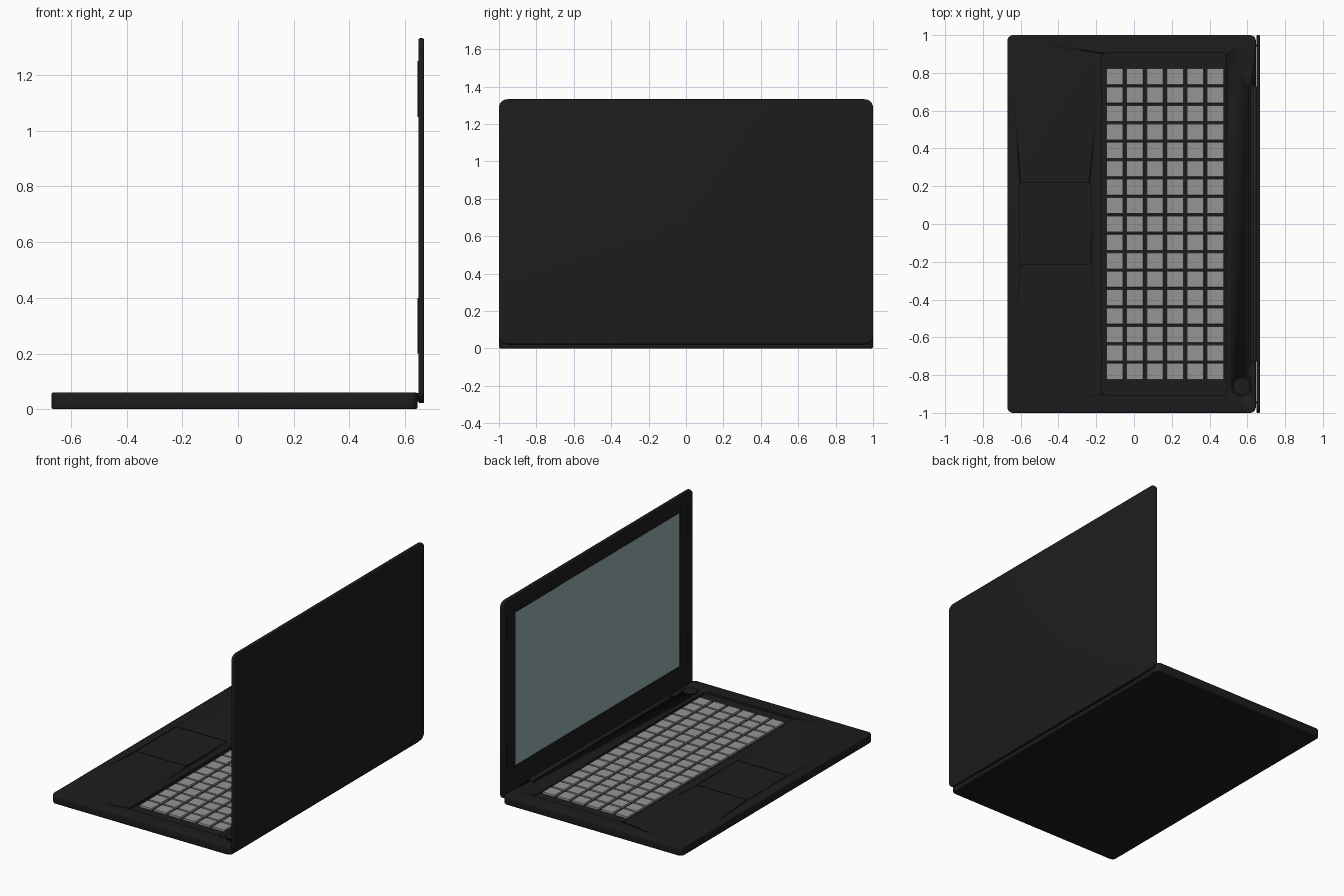
import bpy, bmesh, math
from mathutils import Vector

if "Cube" in bpy.data.objects:
    bpy.data.objects.remove(bpy.data.objects["Cube"])


def material(name, rgb):
    m = bpy.data.materials.new(name)
    m.diffuse_color = (*rgb, 1)
    m.use_nodes = True
    m.node_tree.nodes["Principled BSDF"].inputs["Base Color"].default_value = m.diffuse_color
    return m


DARK = material("dark_shell", (0.012, 0.012, 0.012))
KEY = material("key_grey", (0.3, 0.3, 0.3))
GLASS = material("screen_glass", (0.3, 0.42, 0.41))


def add_object(name, bm, mat, smooth=True):
    bmesh.ops.recalc_face_normals(bm, faces=bm.faces)
    me = bpy.data.meshes.new(name)
    bm.to_mesh(me)
    bm.free()
    ob = bpy.data.objects.new(name, me)
    me.materials.append(mat)
    bpy.context.collection.objects.link(ob)
    if smooth:
        bpy.ops.object.select_all(action='DESELECT')
        ob.select_set(True)
        bpy.context.view_layer.objects.active = ob
        bpy.ops.object.shade_smooth_by_angle(angle=math.radians(35))
    return ob


def slab(name, x, y, z, r=0.02, bevel=0.0, upright=False, mat=DARK, seg=6):
    """Box with rounded corners, lying flat or (upright) facing along x."""
    u, w = (z, x) if upright else (x, z)
    bm = bmesh.new()
    ring = []
    for i, (cu, cv) in enumerate(((u[1] - r, y[1] - r), (u[0] + r, y[1] - r),
                                  (u[0] + r, y[0] + r), (u[1] - r, y[0] + r))):
        for k in range(seg + 1):
            a = math.pi / 2 * (i + k / seg)
            p, q = cu + r * math.cos(a), cv + r * math.sin(a)
            ring.append(bm.verts.new((w[0], q, p) if upright else (p, q, w[0])))
    face = bm.faces.new(ring)
    geo = bmesh.ops.extrude_face_region(bm, geom=[face])["geom"]
    d = w[1] - w[0]
    bmesh.ops.translate(bm, verts=[g for g in geo if isinstance(g, bmesh.types.BMVert)],
                        vec=Vector((d, 0, 0)) if upright else Vector((0, 0, d)))
    bmesh.ops.recalc_face_normals(bm, faces=bm.faces)
    if bevel:
        caps = [f for f in bm.faces if len(f.verts) > 4]
        bmesh.ops.bevel(bm, geom=list({e for f in caps for e in f.edges}),
                        offset=bevel, segments=3, profile=0.5, affect='EDGES')
    return add_object(name, bm, mat)


def disc(name, x, y, z, r, mat=DARK):
    return slab(name, (x - r, x + r), (y - r, y + r), z, r * 0.999, mat=mat, seg=10)


def cut(target, cutter):
    mod = target.modifiers.new("cut", 'BOOLEAN')
    mod.operation = 'DIFFERENCE'
    mod.solver = 'EXACT'
    mod.object = cutter
    bpy.context.view_layer.objects.active = target
    bpy.ops.object.modifier_apply(modifier=mod.name)
    bpy.data.objects.remove(cutter)


# Base shell with key well, touchpad recess, button recess and hinge notch
base = slab("base", (-0.67, 0.645), (-1, 1), (0, 0.06), 0.03, 0.008)
cut(base, slab("well_cutter", (-0.17, 0.49), (-0.905, 0.905), (0.046, 0.1), 0.02))
cut(base, slab("pad_cutter", (-0.605, -0.227), (-0.213, 0.218), (0.052, 0.1), 0.012))
cut(base, disc("button_cutter", 0.57, -0.86, (0.05, 0.1), 0.05))
cut(base, slab("notch_cutter", (0.61, 0.7), (-0.735, 0.735), (0.025, 0.1), 0.008))

# Parts set into the base
slab("touchpad", (-0.6, -0.232), (-0.208, 0.213), (0.05, 0.0595), 0.01)
disc("power_button", 0.57, -0.86, (0.048, 0.0595), 0.044)
slab("hinge_bar", (0.616, 0.652), (-0.728, 0.728), (0.028, 0.058), 0.006, 0.006)

# Keys: six rows of seventeen slightly tapered caps
bm = bmesh.new()
for i in range(6):
    for j in range(17):
        c = Vector((-0.102 + i * 0.1066, (j - 8) * 0.0975, 0.0515))
        vs = bmesh.ops.create_cube(bm, size=1)["verts"]
        for v in vs:
            t = 1.0 if v.co.z < 0 else 0.97
            v.co = c + Vector((v.co.x * 0.09 * t, v.co.y * 0.087 * t, v.co.z * 0.013))
add_object("keys", bm, KEY, smooth=False)

# Lid with recessed screen
lid = slab("lid", (0.648, 0.668), (-1, 1), (0.022, 1.332), 0.045, 0.006, upright=True)
cut(lid, slab("screen_cutter", (0.6, 0.651), (-0.861, 0.861), (0.2, 1.217), 0.003, upright=True))
slab("screen", (0.6495, 0.655), (-0.86, 0.86), (0.201, 1.216), 0.003, upright=True, mat=GLASS)

# Thin bumper strips on the bezel sides
for side in (-1, 1):
    for n, z in (("lower", (0.2, 0.4)), ("upper", (1.05, 1.25))):
        slab(f"bumper_{n}_{'left' if side > 0 else 'right'}", (0.644, 0.65),
             (side * 0.945 - 0.006, side * 0.945 + 0.006), z, 0.005, upright=True)
